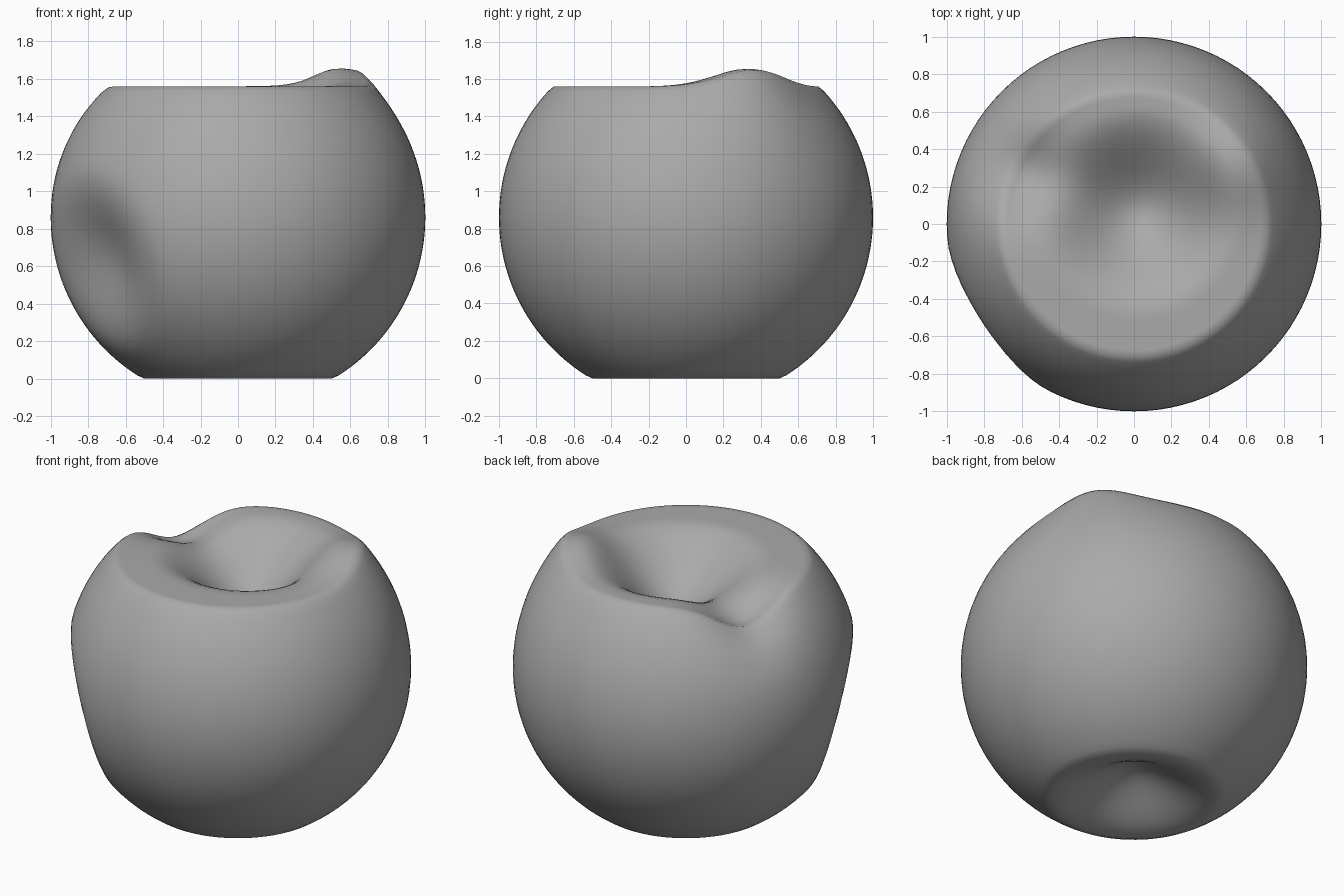
import bpy, bmesh, math
from mathutils import Vector

cube = bpy.data.objects.get("Cube")
if cube:
    bpy.data.objects.remove(cube, do_unlink=True)

RIM, BASE = 0.70, -0.86                      # heights relative to the ball centre
SIDE_DENT = Vector((-0.8, -0.53, -0.25)).normalized()


def falloff(distance, radius):
    t = max(0.0, 1 - distance / radius)
    return t * t * (3 - 2 * t)


def bell(p, x, y, width):
    return math.exp(-((p.x - x) ** 2 + (p.y - y) ** 2) / (2 * width ** 2))


def sculpt(p):
    q = p.copy()
    r = math.hypot(p.x, p.y)
    # hollow pressed into the shoulder
    q -= SIDE_DENT * 0.16 * falloff((p - SIDE_DENT).length, 0.56)
    if p.z > 0:
        # level rim with a bowl, one raised lip and one low notch
        q.z = min(q.z, RIM) - 0.30 * falloff(math.hypot(p.x - 0.02, p.y - 0.07), 0.56)
        fade = min(1.0, p.z / 0.4)
        q.z += fade * (0.095 * bell(p, 0.55, 0.33, 0.18) - 0.16 * bell(p, -0.6, 0.28, 0.17))
    else:
        # flat foot with a shallow hollow
        q.z = max(q.z, BASE) + 0.18 * falloff(r, 0.48)
    q.z -= BASE
    return q


# fruit body
bm = bmesh.new()
bmesh.ops.create_uvsphere(bm, u_segments=96, v_segments=72, radius=1)
for v in bm.verts:
    v.co = sculpt(v.co)
for f in bm.faces:
    f.smooth = True
mesh = bpy.data.meshes.new("fruit_body")
bm.to_mesh(mesh)
bm.free()

grey = bpy.data.materials.new("plain_grey")
grey.use_nodes = True
colour = (0.4, 0.4, 0.4, 1)
grey.diffuse_color = colour
grey.node_tree.nodes["Principled BSDF"].inputs["Base Color"].default_value = colour
mesh.materials.append(grey)

body = bpy.data.objects.new("fruit_body", mesh)
bpy.context.collection.objects.link(body)
